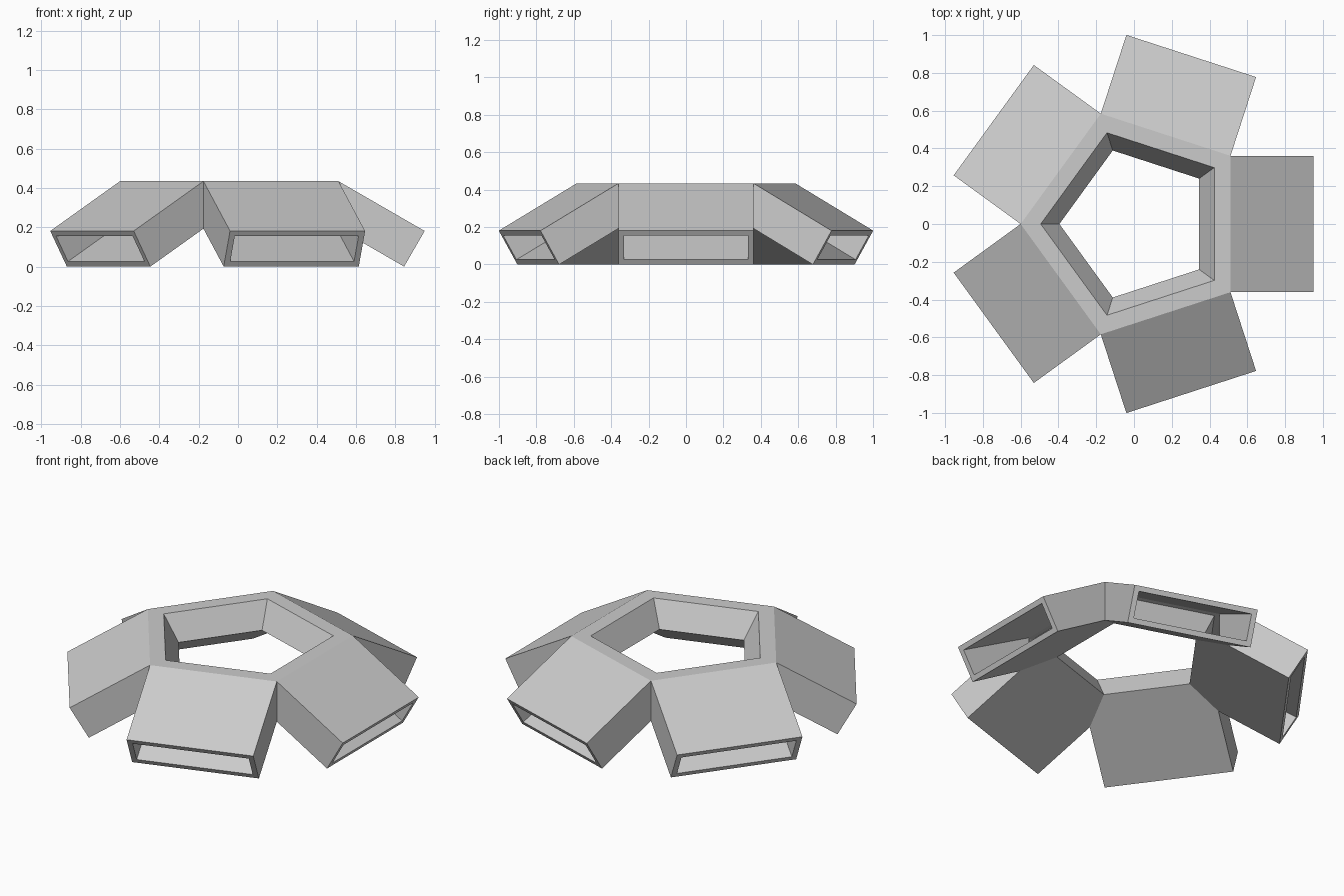
import bpy, bmesh, math
from mathutils import Vector, Matrix

cube = bpy.data.objects.get("Cube")
if cube:
    bpy.data.objects.remove(cube, do_unlink=True)

SIDES = 5
HALF = math.pi / SIDES
SLOPE = math.radians(30)
WIDTH = 0.361                      # half width of a tunnel
CORNER = WIDTH / math.tan(HALF)    # distance from centre to each ring side
TOP = 0.435
DEPTH = 0.209
LENGTH = 0.506                     # sloped length of a tunnel
WALL = 0.03

along = Vector((math.cos(SLOPE), -math.sin(SLOPE)))   # down the tunnel
across = Vector((math.sin(SLOPE), math.cos(SLOPE)))   # out of its roof


def profile(t):
    """Rows of (radius, height, half width) for a skin set inward by t."""
    half = WIDTH - t
    corner = half / math.tan(HALF)
    end_top = Vector((CORNER, TOP)) + along * LENGTH
    end_low = end_top - across * (DEPTH - t)
    end_top = end_top - across * t
    rim = 0.411 + t / math.cos(SLOPE) - t * math.tan(SLOPE)
    low = lambda r: end_low.y + (end_low.x - r) * math.tan(SLOPE)
    in_low = Vector((0.331 + t * (math.cos(SLOPE) + math.sin(SLOPE)), 0))
    in_low.y = low(in_low.x)
    return [(end_top.x, end_top.y, half),
            (corner, TOP - t, half),
            (rim, TOP - t, rim * math.tan(HALF)),
            (in_low.x, in_low.y, in_low.x * math.tan(HALF)),
            (corner, low(corner), half),
            (end_low.x, end_low.y, half)]


def add_skin(bm, t, turn):
    """One fifth of the skin; returns its open end rows."""
    rows = [[bm.verts.new(turn @ Vector((r, s * h, z))) for s in (-1, 1)]
            for r, z, h in profile(t)]
    for a, b in zip(rows, rows[1:]):
        bm.faces.new((a[0], a[1], b[1], b[0]))
    for s in (0, 1):
        bm.faces.new([rows[i][s] for i in (0, 1, 4, 5)])
    return [rows[0][0], rows[0][1], rows[-1][1], rows[-1][0]]


# Five hollow tunnels joined around an open ring
bm = bmesh.new()
for k in range(SIDES):
    turn = Matrix.Rotation(2 * HALF * k, 3, 'Z')
    outer = add_skin(bm, 0, turn)
    inner = add_skin(bm, WALL, turn)
    for i in range(4):             # mouth frame
        j = (i + 1) % 4
        bm.faces.new((outer[i], outer[j], inner[j], inner[i]))
bmesh.ops.remove_doubles(bm, verts=bm.verts, dist=0.0005)
bmesh.ops.recalc_face_normals(bm, faces=bm.faces)
bmesh.ops.translate(bm, verts=bm.verts, vec=(0.014, 0, 0))
floor = min(v.co.z for v in bm.verts)
bmesh.ops.translate(bm, verts=bm.verts, vec=(0, 0, -floor))

mesh = bpy.data.meshes.new("five_tunnel_ring")
bm.to_mesh(mesh)
bm.free()
ring = bpy.data.objects.new("five_tunnel_ring", mesh)
bpy.context.collection.objects.link(ring)

# Plain grey surface
grey = bpy.data.materials.new("light_grey")
grey.use_nodes = True
colour = (0.6, 0.6, 0.6, 1)
grey.diffuse_color = colour
grey.node_tree.nodes["Principled BSDF"].inputs["Base Color"].default_value = colour
mesh.materials.append(grey)
